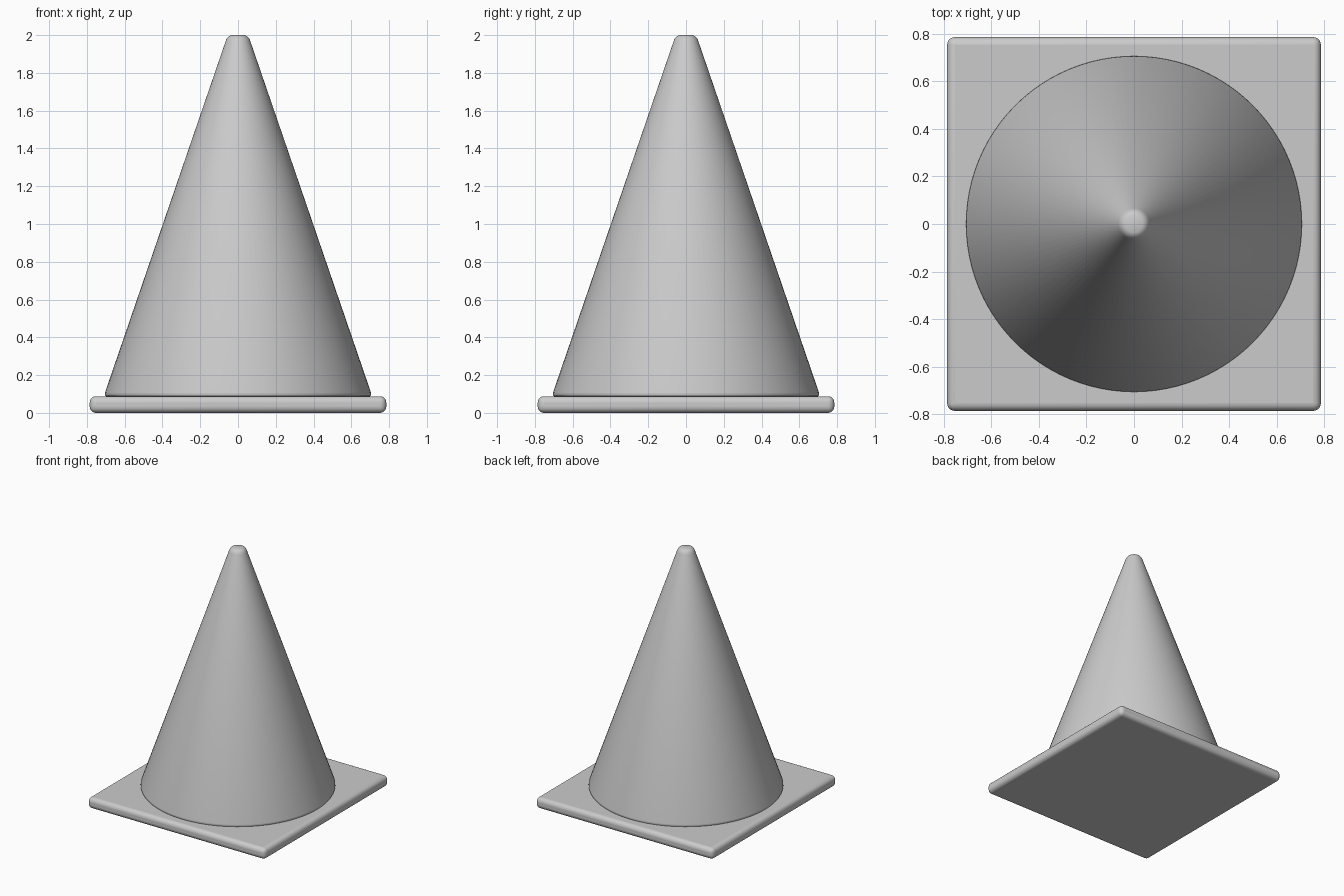
import bpy, bmesh, math

if "Cube" in bpy.data.objects:
    bpy.data.objects.remove(bpy.data.objects["Cube"])


def smooth(obj, angle=40):
    bpy.ops.object.select_all(action='DESELECT')
    obj.select_set(True)
    bpy.context.view_layer.objects.active = obj
    bpy.ops.object.shade_smooth_by_angle(angle=math.radians(angle))


def lathe(name, profile, steps=96):
    """Revolve (radius, z) points around z and cap both ends."""
    bm = bmesh.new()
    rings = []
    for r, z in profile:
        rings.append([bm.verts.new((r * math.cos(2 * math.pi * i / steps),
                                    r * math.sin(2 * math.pi * i / steps), z))
                      for i in range(steps)])
    for a, b in zip(rings, rings[1:]):
        for i in range(steps):
            j = (i + 1) % steps
            bm.faces.new((a[i], a[j], b[j], b[i]))
    bm.faces.new(rings[0][::-1])
    bm.faces.new(rings[-1])
    mesh = bpy.data.meshes.new(name)
    bm.to_mesh(mesh)
    bm.free()
    obj = bpy.data.objects.new(name, mesh)
    bpy.context.collection.objects.link(obj)
    return obj


# Square base slab with rounded edges
bpy.ops.mesh.primitive_cube_add(size=1, location=(0, 0, 0.044))
base = bpy.context.object
base.name = "base_plate"
base.dimensions = (1.57, 1.57, 0.088)
bpy.ops.object.transform_apply(location=False, rotation=False, scale=True)
bevel = base.modifiers.new("rounded_edges", 'BEVEL')
bevel.width = 0.033
bevel.segments = 5
smooth(base)
# keep the bevel rounded: shade after bevelling
bpy.ops.object.modifier_apply(modifier="rounded_edges")
smooth(base)

# Tapered body with softened foot and tip
cone = lathe("cone_body", [
    (0.694, 0.086), (0.702, 0.090), (0.705, 0.097), (0.704, 0.108),
    (0.066, 1.966), (0.060, 1.981), (0.050, 1.993), (0.036, 2.0)])
smooth(cone)
